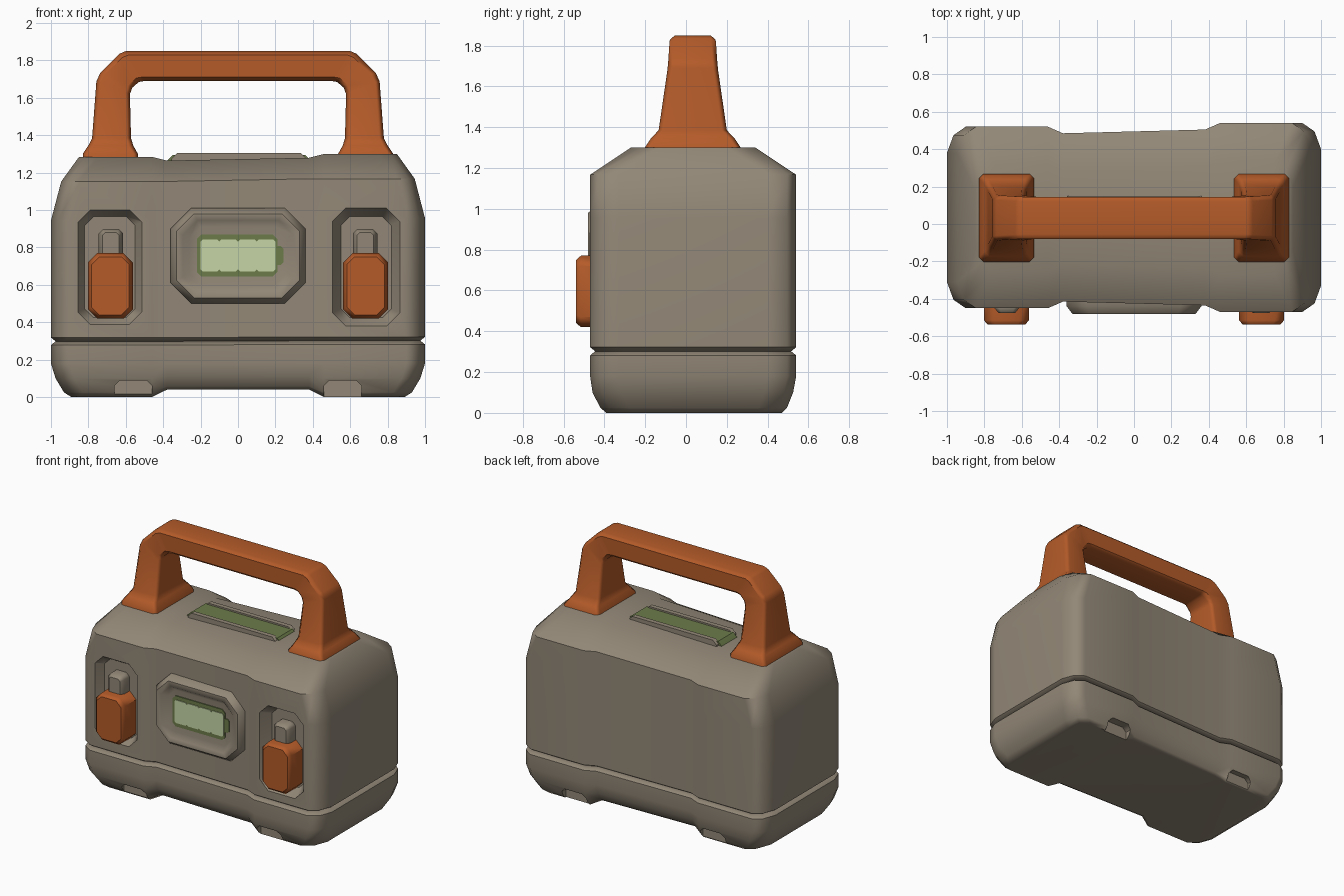
import bpy, bmesh
from math import radians
from mathutils import Vector

cube = bpy.data.objects.get("Cube")
if cube:
    bpy.data.objects.remove(cube, do_unlink=True)


def material(name, rgb):
    m = bpy.data.materials.new(name)
    m.use_nodes = True
    m.diffuse_color = (*rgb, 1)
    node = m.node_tree.nodes["Principled BSDF"]
    node.inputs["Base Color"].default_value = (*rgb, 1)
    node.inputs["Roughness"].default_value = 0.7
    return m


GREY = material("warm_grey", (0.29, 0.245, 0.185))
ORANGE = material("burnt_orange", (0.46, 0.105, 0.022))
OLIVE = material("olive_green", (0.15, 0.2, 0.068))
PALE = material("pale_green", (0.56, 0.66, 0.38))


def finish(obj, angle=45):
    bpy.ops.object.select_all(action="DESELECT")
    obj.select_set(True)
    bpy.context.view_layer.objects.active = obj
    bpy.ops.object.shade_smooth_by_angle(angle=radians(angle))
    mod = obj.modifiers.new("soft_shading", "WEIGHTED_NORMAL")
    mod.keep_sharp = True


def loft(name, rings, mat, smooth=True):
    """Skin a list of equal rings; each end is closed by a strip of quads."""
    bm = bmesh.new()
    loops = [[bm.verts.new(p) for p in ring] for ring in rings]
    n = len(loops[0])
    for a, b in zip(loops, loops[1:]):
        for i in range(n):
            j = (i + 1) % n
            bm.faces.new((a[i], a[j], b[j], b[i]))
    for ring in (loops[0], loops[-1]):
        for i in range(n // 2 - 1):
            bm.faces.new((ring[i], ring[i + 1], ring[n - 2 - i], ring[n - 1 - i]))
    bmesh.ops.recalc_face_normals(bm, faces=bm.faces)
    mesh = bpy.data.meshes.new(name)
    bm.to_mesh(mesh)
    bm.free()
    mesh.materials.append(mat)
    obj = bpy.data.objects.new(name, mesh)
    bpy.context.collection.objects.link(obj)
    if smooth:
        finish(obj)
    return obj


def octagon(w, h, c):
    low = [(-w, c - h), (c - w, -h), (w - c, -h), (w, c - h)]
    return low + [(u, -v) for u, v in reversed(low)]


def plate(name, cx, cz, w, h, c, steps, mat, smooth=True):
    """Chamfered panel in the xz plane; steps are (inset, y)."""
    rings = []
    for inset, y in steps:
        pts = octagon(w - inset, h - inset, max(c - inset * 0.5, 0.004))
        rings.append([(cx + u, y, cz + v) for u, v in pts])
    return loft(name, rings, mat, smooth)


def footprint(hx, y0, y1, z, dz):
    """Case outline with rounded corners and a shallow central waist."""
    half = [(0.38, 0.035, dz), (0.46, 0, 0), (hx - 0.1, 0, 0),
            (hx - 0.035, 0.045, 0), (hx, 0.14, 0)]
    row = [(-x, d, e) for x, d, e in reversed(half)] + half
    front, back = [], []
    for x, d, e in row:
        skew = 0.01 if x > 0 else -0.01
        zz = (z + e) * (1 + skew * 0.6)
        front.append((x, y0 - skew + d, zz))
        back.append((x, y1 + skew - d, zz))
    return front + back[::-1]


def cut(obj, cutters):
    bpy.context.view_layer.objects.active = obj
    for cutter in cutters:
        cutter.hide_render = True
        mod = obj.modifiers.new("cut", "BOOLEAN")
        mod.operation = "DIFFERENCE"
        mod.solver = "EXACT"
        mod.object = cutter
        bpy.ops.object.modifier_apply(modifier=mod.name)
        bpy.data.objects.remove(cutter, do_unlink=True)


# Lower tub with small notches beside the feet
seam = (0.975, -0.435, 0.505, 0.3, 0)
tub = loft("lower_tub", [footprint(*r) for r in (
    (0.89, -0.38, 0.46, 0, 0.04),
    (0.93, -0.41, 0.485, 0.025, 0.032),
    (0.975, -0.448, 0.515, 0.1, 0.012),
    (1, -0.46, 0.53, 0.18, 0),
    (1, -0.46, 0.53, 0.28, 0), seam)], GREY, False)
notches = []
for side in (-1, 1):
    for ya, yb in ((-0.6, -0.39), (0.46, 0.7)):
        notches.append(plate("notch_cutter", side * 0.56, 0, 0.1, 0.09, 0.03,
                             [(0, ya), (0, yb)], GREY, False))
cut(tub, notches)
finish(tub)

# Upper shell with a pocket for each latch
shell = loft("upper_shell", [footprint(*r) for r in (
    seam,
    (1, -0.46, 0.53, 0.32, 0),
    (1, -0.46, 0.53, 0.95, 0),
    (0.945, -0.46, 0.53, 1.16, 0),
    (0.85, -0.26, 0.33, 1.292, -0.02))], GREY, False)
cut(shell, [plate("pocket_cutter", s * 0.685, 0.695, 0.18, 0.315, 0.07,
                  [(0.045, -0.39), (0, -0.465), (0, -0.6)], GREY, False)
            for s in (-1, 1)])
finish(shell)

# Latches and their buttons
for side, label in ((1, "left"), (-1, "right")):
    plate(label + "_latch", side * 0.682, 0.595, 0.12, 0.175, 0.05,
          [(0, -0.38), (0, -0.515), (0.02, -0.538)], ORANGE)
    plate(label + "_latch_button", side * 0.68, 0.81, 0.065, 0.09, 0.025,
          [(0, -0.38), (0, -0.45), (0.02, -0.475)], GREY)

# Framed charge display on the front
plate("display_frame", 0, 0.755, 0.36, 0.255, 0.11,
      [(0, -0.38), (0, -0.44), (0.03, -0.48), (0.065, -0.48), (0.1, -0.445)], GREY)
plate("battery_outline", -0.005, 0.757, 0.215, 0.113, 0.025,
      [(0, -0.444), (0, -0.452)], OLIVE)
plate("battery_tip", 0.22, 0.757, 0.022, 0.05, 0.012,
      [(0, -0.444), (0, -0.451)], OLIVE)
for i in range(4):
    plate("charge_cell", -0.15 + i * 0.1, 0.757, 0.051, 0.085, 0.012,
          [(0, -0.45), (0, -0.457)], PALE)

# Top indicator strip between two lips
plate("top_indicator", 0.005, 1.26, 0.385, 0.034, 0.03,
      [(0, -0.055), (0, 0.125)], OLIVE)
for label, ya, yb in (("front", -0.08, -0.045), ("rear", 0.115, 0.15)):
    plate(label + "_indicator_lip", 0.005, 1.26, 0.36, 0.045, 0.03,
          [(0, ya), (0, yb)], GREY)

# Carrying handle: sections are (outer xz, inner xz, half depth)
sections = [
    ((0.83, 1.24), (0.53, 1.24), 0.237),
    ((0.83, 1.3), (0.535, 1.3), 0.235),
    ((0.8, 1.345), (0.56, 1.345), 0.205),
    ((0.78, 1.385), (0.572, 1.385), 0.167),
    ((0.757, 1.69), (0.578, 1.62), 0.124),
    ((0.735, 1.735), (0.565, 1.655), 0.12),
    ((0.635, 1.835), (0.53, 1.685), 0.114),
    ((0.6, 1.85), (0.5, 1.69), 0.112),
]


def handle_ring(outer, inner, depth, side):
    o = Vector((side * outer[0], 0.033, outer[1]))
    i = Vector((side * inner[0], 0.033, inner[1]))
    width = (o - i).length / 2
    axis = (o - i).normalized()
    return [(o + i) / 2 + axis * u + Vector((0, v, 0))
            for u, v in octagon(width, depth, 0.025)]


path = [handle_ring(*s, -1) for s in sections]
path += [handle_ring(*s, 1) for s in reversed(sections)]
loft("carry_handle", path, ORANGE)
